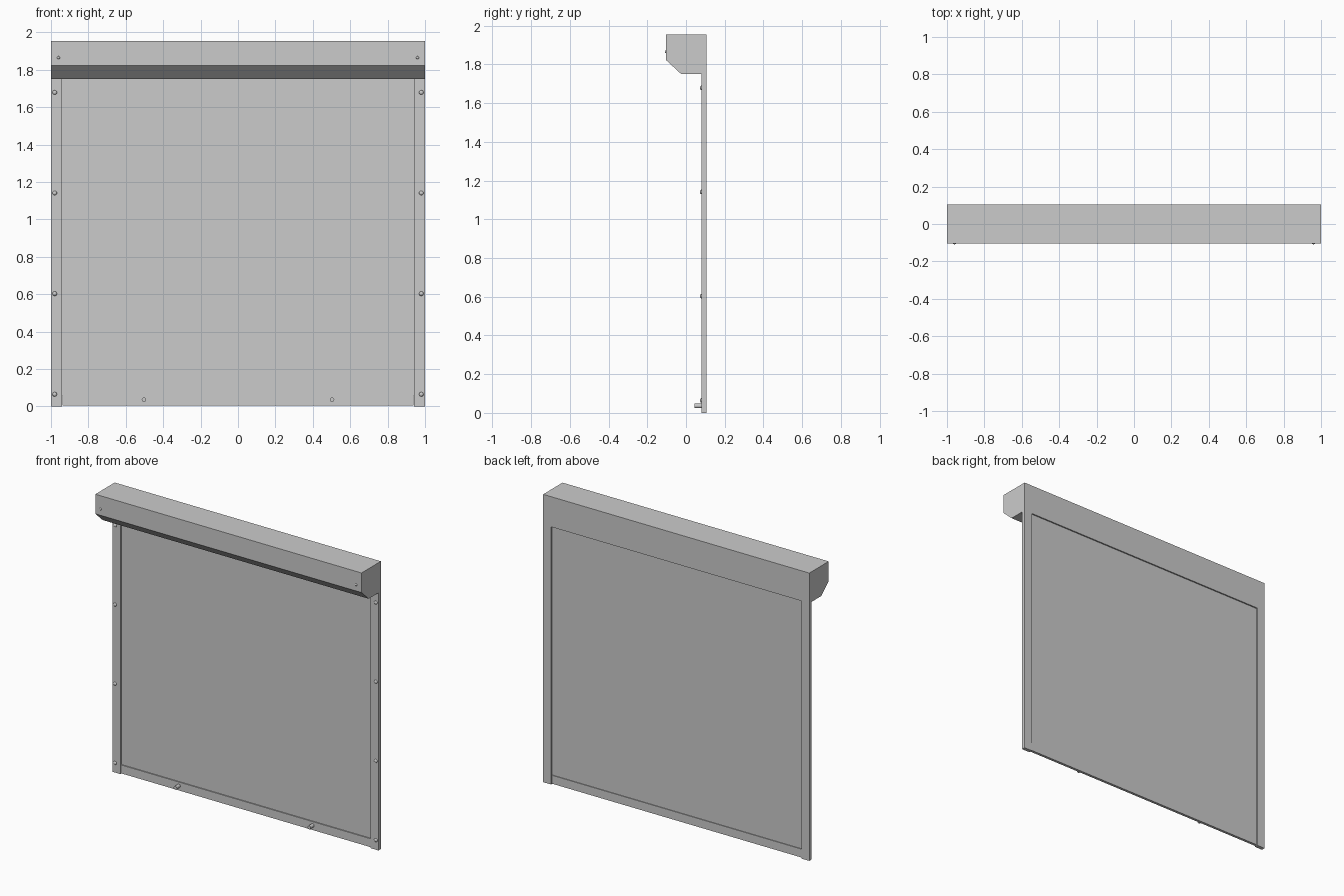
import bpy, bmesh, math
from mathutils import Matrix

if "Cube" in bpy.data.objects:
    bpy.data.objects.remove(bpy.data.objects["Cube"])


def make(name, bm, smooth=False):
    bmesh.ops.recalc_face_normals(bm, faces=bm.faces)
    me = bpy.data.meshes.new(name)
    bm.to_mesh(me)
    bm.free()
    ob = bpy.data.objects.new(name, me)
    bpy.context.collection.objects.link(ob)
    if smooth:
        bpy.ops.object.select_all(action='DESELECT')
        ob.select_set(True)
        bpy.context.view_layer.objects.active = ob
        bpy.ops.object.shade_smooth_by_angle(angle=math.radians(35))
    return ob


def box(name, x0, x1, y0, y1, z0, z1):
    bm = bmesh.new()
    bmesh.ops.create_cube(bm, size=1, matrix=Matrix.Translation(
        ((x0 + x1) / 2, (y0 + y1) / 2, (z0 + z1) / 2))
        @ Matrix.Diagonal((x1 - x0, y1 - y0, z1 - z0, 1)))
    return make(name, bm)


def prism(name, profile, x0, x1):
    # Extrude a (y, z) profile along x
    bm = bmesh.new()
    face = bm.faces.new([bm.verts.new((x0, y, z)) for y, z in profile])
    ext = bmesh.ops.extrude_face_region(bm, geom=[face])
    verts = [g for g in ext['geom'] if isinstance(g, bmesh.types.BMVert)]
    bmesh.ops.translate(bm, verts=verts, vec=(x1 - x0, 0, 0))
    return make(name, bm)


def screw(name, x, y, z, r, h):
    # Domed head facing the front, half sunk into its surface
    bm = bmesh.new()
    bmesh.ops.create_uvsphere(bm, u_segments=16, v_segments=8, radius=1,
                              matrix=Matrix.Translation((x, y, z))
                              @ Matrix.Diagonal((r, h, r, 1))
                              @ Matrix.Rotation(math.pi / 2, 4, 'X'))
    bmesh.ops.bisect_plane(bm, geom=bm.verts[:] + bm.edges[:] + bm.faces[:],
                           plane_co=(x, y + 0.002, z), plane_no=(0, 1, 0),
                           clear_outer=True)
    make(name, bm, True)


def peg(name, x, y0, y1, z, r):
    bm = bmesh.new()
    bmesh.ops.create_cone(bm, cap_ends=True, segments=20, radius1=r, radius2=r,
                          depth=y1 - y0,
                          matrix=Matrix.Translation((x, (y0 + y1) / 2, z))
                          @ Matrix.Rotation(math.pi / 2, 4, 'X'))
    make(name, bm, True)


BACK, FRONT, TOP, BOX_BASE = 0.105, 0.08, 1.955, 1.75

# Roll housing with chamfered lower front
prism("roll_housing", [(-0.103, TOP), (BACK, TOP), (BACK, BOX_BASE),
                       (-0.025, BOX_BASE), (-0.103, 1.822)], -1, 1)

# Curtain and bottom bar, recessed between the rails
box("curtain", -0.945, 0.945, 0.09, 0.096, 0.055, 1.76)
box("bottom_bar", -0.938, 0.938, 0.083, 0.101, 0.005, 0.062)

# Side rails and their fixings
for side, s in (("left", -1), ("right", 1)):
    box(f"{side}_rail", min(s, s * 0.94), max(s, s * 0.94),
        FRONT, BACK, 0, BOX_BASE)
    for i in range(4):
        screw(f"{side}_rail_screw_{i + 1}", s * 0.98, FRONT,
              0.065 + i * 0.538, 0.012, 0.008)
    screw(f"{side}_housing_screw", s * 0.96, -0.103, 1.865, 0.008, 0.006)
    # Stop pegs on the bottom bar
    peg(f"{side}_stop_peg", s * 0.503, 0.045, 0.09, 0.036, 0.012)
